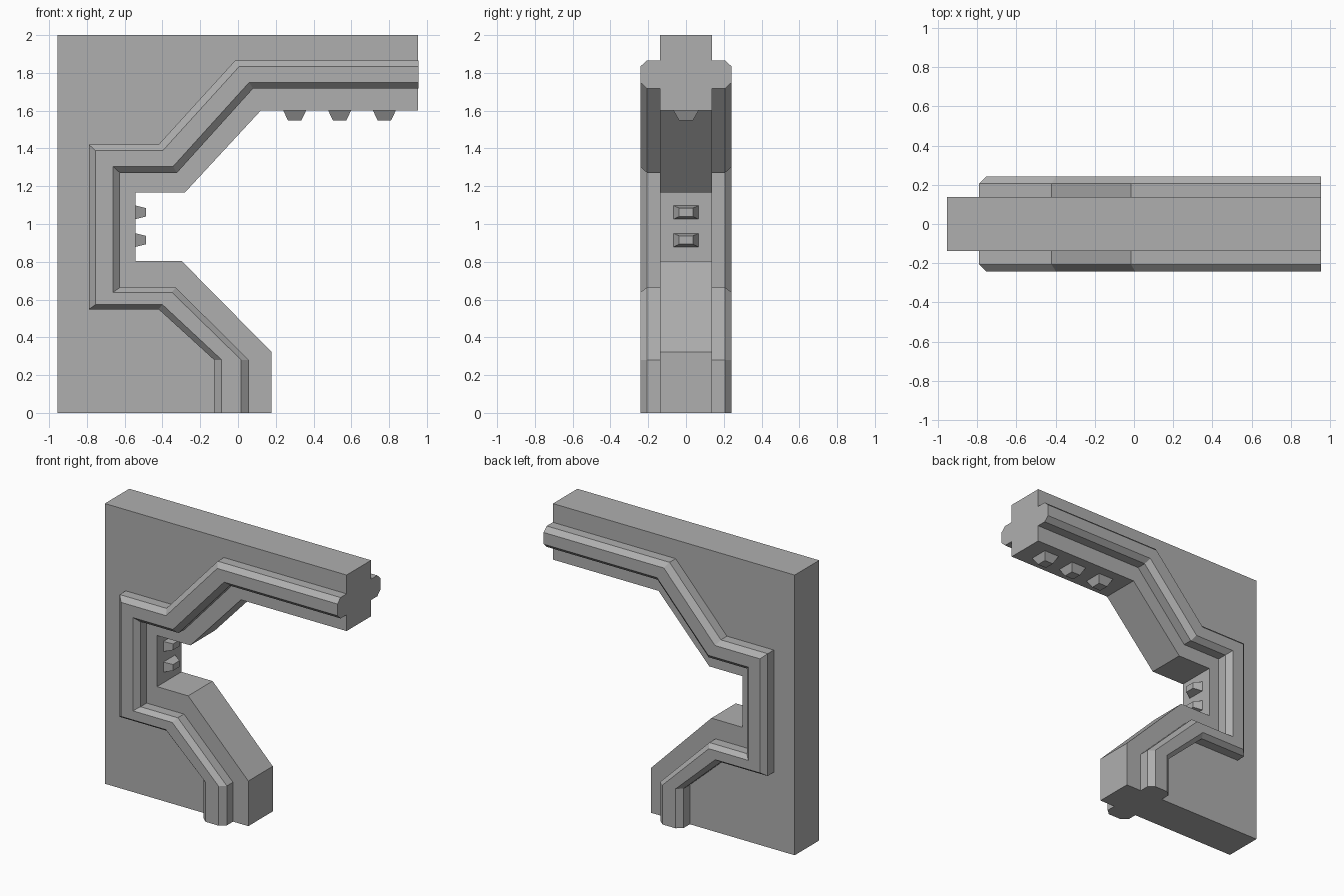
import bpy
from mathutils import Vector

if "Cube" in bpy.data.objects:
    bpy.data.objects.remove(bpy.data.objects["Cube"])

WALL_Y, STEP_Y, TRIM_Y = 0.138, 0.207, 0.242

# Mid-grey finish shared by every part
grey = bpy.data.materials.new("mid_grey")
grey.diffuse_color = (0.43, 0.43, 0.43, 1)
grey.use_nodes = True
grey.node_tree.nodes["Principled BSDF"].inputs["Base Color"].default_value = grey.diffuse_color


def make(name, verts, faces):
    mesh = bpy.data.meshes.new(name)
    mesh.from_pydata([tuple(v) for v in verts], [], faces)
    mesh.update()
    mesh.materials.append(grey)
    obj = bpy.data.objects.new(name, mesh)
    bpy.context.collection.objects.link(obj)
    return obj


# Wall panel: stepped outline extruded through its thickness
outline = [(-0.955, 0), (0.178, 0), (0.178, 0.322), (-0.297, 0.803),
           (-0.543, 0.803), (-0.543, 1.168), (-0.28, 1.168), (0.12, 1.60),
           (0.954, 1.60), (0.954, 2), (-0.955, 2)]
n = len(outline)
verts = [(x, y, z) for y in (-WALL_Y, WALL_Y) for x, z in outline]
faces = [list(range(n)), list(range(2 * n - 1, n - 1, -1))]
faces += [(i, i + n, (i + 1) % n + n, (i + 1) % n) for i in range(n)]
make("wall_panel", verts, faces)

# Chamfered trim: outer and inner edge paths, lofted on both sides
outer = [(0.955, 1.866), (-0.015, 1.866), (-0.42, 1.421), (-0.79, 1.421),
         (-0.79, 0.548), (-0.42, 0.548), (-0.127, 0.281), (-0.127, 0)]
inner = [(0.955, 1.717), (0.08, 1.717), (-0.323, 1.271), (-0.625, 1.271),
         (-0.625, 0.664), (-0.33, 0.664), (0.057, 0.281), (0.057, 0)]
section = [(0, WALL_Y), (0, STEP_Y), (0.22, TRIM_Y),
           (0.78, TRIM_Y), (1, STEP_Y), (1, WALL_Y)]
k = len(section)
for name, side in (("front_trim", -1), ("back_trim", 1)):
    verts, faces = [], []
    for a, b in zip(outer, inner):
        for t, y in section:
            p = Vector(a).lerp(Vector(b), t)
            verts.append((p.x, side * y, p.y))
    for r in range(len(outer) - 1):
        for j in range(k - 1):
            i = r * k + j
            faces.append((i, i + k, i + k + 1, i + 1))
    faces += [tuple(range(k)), tuple(range(len(verts) - 1, len(verts) - k - 1, -1))]
    if side > 0:
        faces = [f[::-1] for f in faces]
    make(name, verts, faces)


# Small tapered studs: base centre, outward direction and in-plane direction
def stud(name, base, out, along, half_base, half_tip, height):
    base, out, along = Vector(base), Vector(out), Vector(along)
    across = out.cross(along)
    verts = []
    for h, a, c in ((0, half_base, 0.066), (height, half_tip, 0.036)):
        for s, t in ((-1, -1), (1, -1), (1, 1), (-1, 1)):
            verts.append(base + out * h + along * a * s + across * c * t)
    faces = [(4, 5, 6, 7)]
    faces += [(i, (i + 1) % 4, (i + 1) % 4 + 4, i + 4) for i in range(4)]
    make(name, verts, faces)


for i, x in enumerate((0.30, 0.538, 0.775)):
    stud(f"ceiling_stud_{i + 1}", (x, 0, 1.60), (0, 0, -1), (1, 0, 0), 0.06, 0.035, 0.053)
for i, z in enumerate((1.062, 0.915)):
    stud(f"recess_stud_{i + 1}", (-0.543, 0, z), (1, 0, 0), (0, 0, 1), 0.036, 0.022, 0.056)
